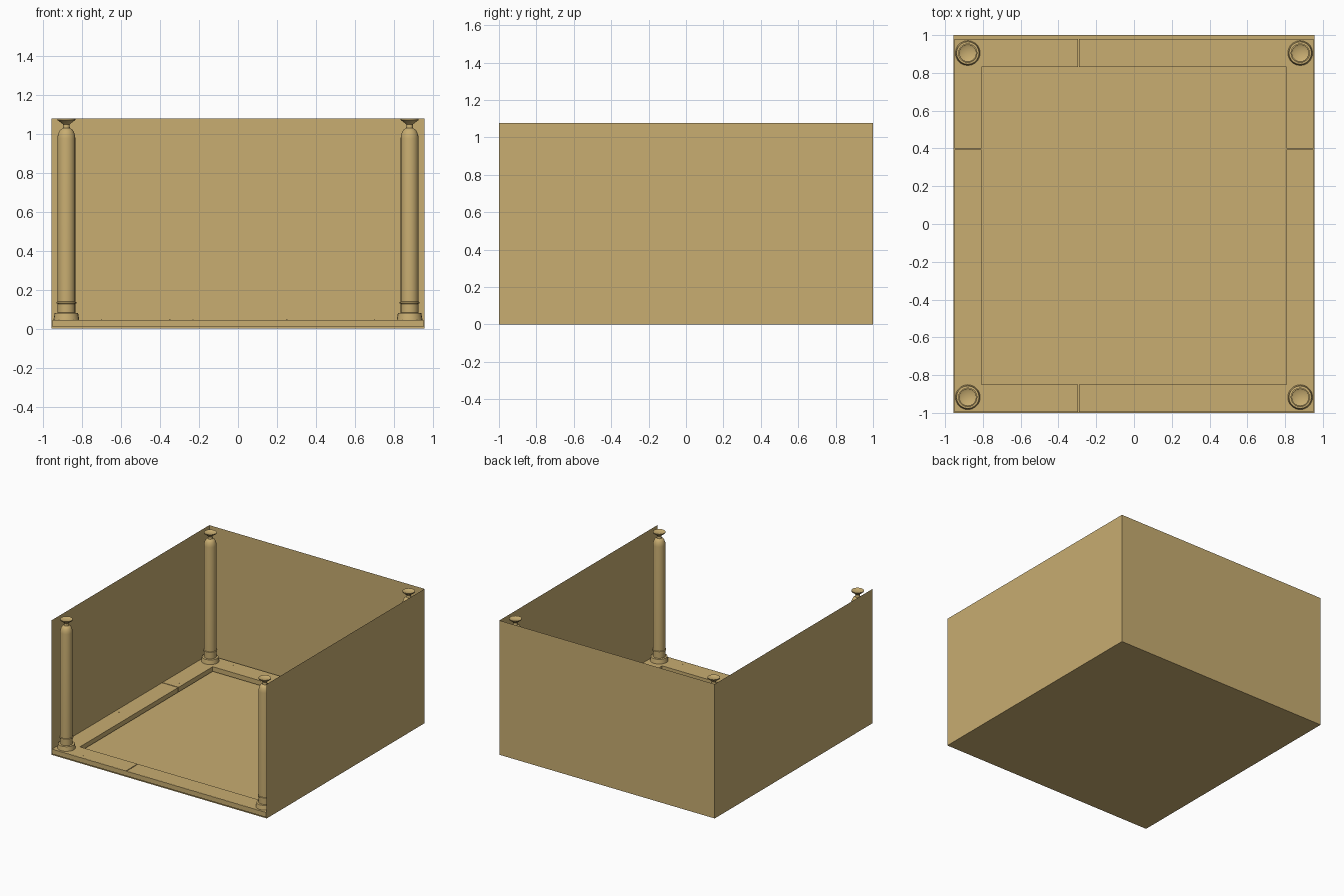
import bpy, bmesh, math

if "Cube" in bpy.data.objects:
    bpy.data.objects.remove(bpy.data.objects["Cube"])

W, D, H = 0.955, 1.0, 1.077          # half width, half depth, wall height
Z0, Z1 = 0.008, 0.046                # underside and top of the border frame

wood = bpy.data.materials.new("tan")
wood.diffuse_color = (0.578, 0.418, 0.165, 1)
wood.use_nodes = True
wood.node_tree.nodes["Principled BSDF"].inputs["Base Color"].default_value = wood.diffuse_color


def finish(name, bm, normals=True):
    if normals:
        bmesh.ops.recalc_face_normals(bm, faces=bm.faces[:])
    me = bpy.data.meshes.new(name)
    bm.to_mesh(me)
    bm.free()
    me.materials.append(wood)
    ob = bpy.data.objects.new(name, me)
    bpy.context.collection.objects.link(ob)
    return ob


def sheet(name, pts):
    bm = bmesh.new()
    bm.faces.new([bm.verts.new(p) for p in pts])
    return finish(name, bm, False)


def prism(name, outline, z0, z1):
    bm = bmesh.new()
    f = bm.faces.new([bm.verts.new((x, y, z0)) for x, y in outline])
    ext = bmesh.ops.extrude_face_region(bm, geom=[f])
    top = [v for v in ext["geom"] if isinstance(v, bmesh.types.BMVert)]
    bmesh.ops.translate(bm, verts=top, vec=(0, 0, z1 - z0))
    return finish(name, bm)


def lathe(name, profile, loc, sides=20):
    bm = bmesh.new()
    verts = [bm.verts.new((r, 0, z)) for r, z in profile]
    edges = [bm.edges.new(p) for p in zip(verts, verts[1:])]
    bmesh.ops.spin(bm, geom=verts + edges, cent=(0, 0, 0), axis=(0, 0, 1),
                   angle=math.tau, steps=sides, use_duplicate=False)
    bmesh.ops.remove_doubles(bm, verts=bm.verts[:], dist=1e-4)
    ob = finish(name, bm)
    ob.location = loc
    bpy.ops.object.select_all(action='DESELECT')
    ob.select_set(True)
    bpy.context.view_layer.objects.active = ob
    bpy.ops.object.shade_smooth_by_angle(angle=math.radians(35))
    return ob


# Floor and three thin walls, open at the front and top
sheet("floor", [(-W, -D, 0), (-W, D, 0), (W, D, 0), (W, -D, 0)])
sheet("back_wall", [(W, D, 0), (-W, D, 0), (-W, D, H), (W, D, H)])
sheet("left_wall", [(-W, D, 0), (-W, -D, 0), (-W, -D, H), (-W, D, H)])
sheet("right_wall", [(W, -D, 0), (W, D, 0), (W, D, H), (W, -D, H)])

# Raised border made of four L-shaped boards with narrow seams between them
SX, SY, GAP = -0.293, 0.397, 0.003
OX, IX = 0.95, 0.807
for xname, sx in (("left", -1), ("right", 1)):
    for yname, outer, inner, sy in (("front", -0.996, -0.85, -1), ("back", 0.98, 0.832, 1)):
        xs, ys = SX + sx * GAP, SY + sy * GAP
        prism(f"{yname}_{xname}_border",
              [(xs, outer), (sx * OX, outer), (sx * OX, ys),
               (sx * IX, ys), (sx * IX, inner), (xs, inner)], Z0, Z1)

# Front edging strip in two lengths
for name, a, b in (("long_front_edging", -OX, 0.579), ("short_front_edging", 0.584, OX)):
    prism(name, [(a, -D), (b, -D), (b, -0.997), (a, -0.997)], Z0, Z1)

# Turned corner columns with a flared base, collar, domed top and dished cap
profile = [(0, Z1), (0.066, Z1), (0.064, 0.058), (0.060, 0.080), (0.046, 0.082),
           (0.046, 0.128), (0.051, 0.130), (0.051, 0.137), (0.046, 0.139),
           (0.046, 0.975), (0.044, 0.993), (0.038, 1.010), (0.030, 1.022),
           (0.018, 1.028), (0.016, 1.046), (0.022, 1.052), (0.034, 1.061),
           (0.046, 1.070), (0.046, H), (0.034, 1.070), (0, 1.068)]
for xname, x in (("left", -0.88), ("right", 0.88)):
    for yname, y in (("front", -0.917), ("back", 0.905)):
        lathe(f"{yname}_{xname}_column", profile, (x, y, 0))

# Tiny nail heads along the border boards
nail = [(0, Z1 + 0.001), (0.003, Z1 + 0.001), (0.003, Z1 - 0.001)]
spots = [(x, y) for x in (-0.7, -0.35, -0.23, 0.25, 0.7)
         for y in (-0.96, -0.89, 0.87, 0.94)]
spots += [(x, y) for y in (-0.7, -0.2, 0.34, 0.46)
          for x in (-0.915, -0.845, 0.845, 0.915)]
for i, (x, y) in enumerate(spots):
    lathe(f"nail_{i + 1}", nail, (x, y, 0), 6)
